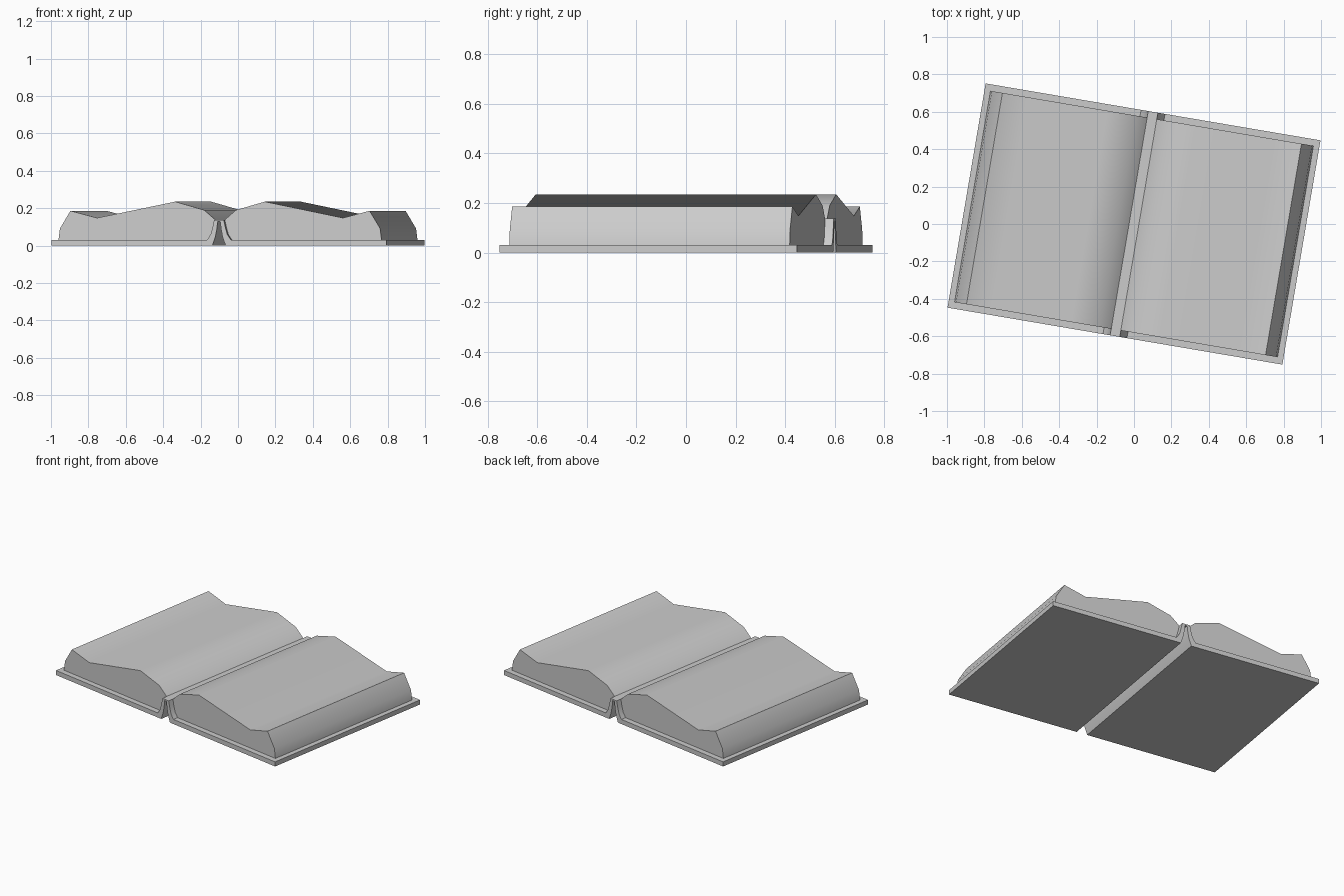
import bpy, math

old = bpy.data.objects.get("Cube")
if old:
    bpy.data.objects.remove(old, do_unlink=True)

TURN = -math.radians(9.65)


def make_material(name, value):
    mat = bpy.data.materials.new(name)
    mat.use_nodes = True
    colour = (value, value, value, 1)
    mat.diffuse_color = colour
    mat.node_tree.nodes["Principled BSDF"].inputs["Base Color"].default_value = colour
    return mat


def extrude_profile(name, profile, half_length, mat, angle):
    """Extrude a closed (x, z) outline along y, turned with the whole book."""
    n = len(profile)
    verts = [(x, y, z) for y in (-half_length, half_length) for x, z in profile]
    faces = [tuple(range(n)), tuple(range(2 * n - 1, n - 1, -1))]
    faces += [(i, i + n, (i + 1) % n + n, (i + 1) % n) for i in range(n)]
    mesh = bpy.data.meshes.new(name)
    mesh.from_pydata(verts, [], faces)
    mesh.materials.append(mat)
    obj = bpy.data.objects.new(name, mesh)
    bpy.context.collection.objects.link(obj)
    obj.rotation_euler.z = TURN
    bpy.ops.object.select_all(action='DESELECT')
    obj.select_set(True)
    bpy.context.view_layer.objects.active = obj
    bpy.ops.object.mode_set(mode='EDIT')
    bpy.ops.mesh.select_all(action='SELECT')
    bpy.ops.mesh.normals_make_consistent(inside=False)
    bpy.ops.object.mode_set(mode='OBJECT')
    bpy.ops.object.shade_smooth_by_angle(angle=math.radians(angle))
    return obj


def mirrored(points):
    return [(-x, z) for x, z in reversed(points)]


grey = make_material("grey", 0.6)

# Curve where the cover rises to the spine, shared by cover and pages
hinge = [(0.065, 0.03), (0.045, 0.06), (0.034, 0.1), (0.026, 0.138)]

# Cover: two boards joined by the raised spine, hollow underneath
outer_half = [(0.908, 0.0), (0.908, 0.03)] + hinge
groove_half = [(0.007, 0.128), (0.012, 0.085), (0.02, 0.045), (0.036, 0.0)]
cover = outer_half + mirrored(outer_half) + mirrored(groove_half) + groove_half
extrude_profile("cover", cover, 0.608, grey, 35)

# Page blocks: wavy top, bevelled fore edge
top = [(0.086, 0.19), (0.243, 0.235), (0.667, 0.148),
       (0.811, 0.186), (0.868, 0.092), (0.876, 0.03)]
pages = hinge + top
extrude_profile("left_pages", pages, 0.573, grey, 50)
extrude_profile("right_pages", mirrored(pages), 0.573, grey, 50)
